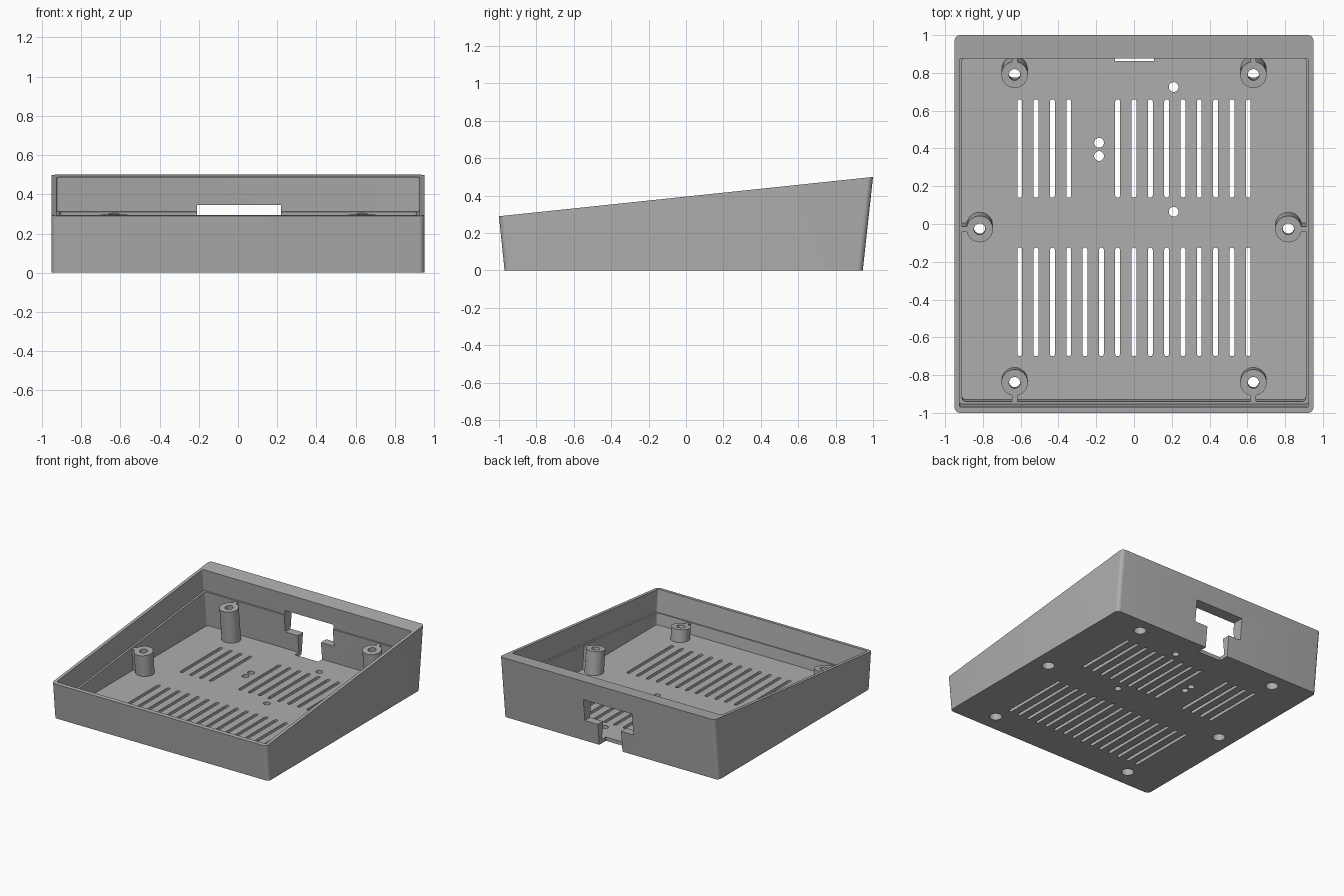
import bpy, bmesh, math

cube = bpy.data.objects.get("Cube")
if cube:
    bpy.data.objects.remove(cube)

SLOPE = 0.105          # tilt of the open top
LEDGE = 0.175          # depth of the lid ledge below the rim
POST = 0.182           # depth of the post tops below the rim
FLOOR = 0.03

grey = bpy.data.materials.new("mid grey")
grey.use_nodes = True
grey.diffuse_color = (0.42, 0.42, 0.42, 1)
grey.node_tree.nodes["Principled BSDF"].inputs["Base Color"].default_value = grey.diffuse_color


def rim(y):
    return 0.29 + SLOPE * (y + 1)


def at_depth(d):
    """Ring level parallel to the sloping rim, moved square to it."""
    return lambda x, u: (x, u + SLOPE * d, rim(u) - d)


def tilted_to(z):
    """Ring level on a flat plane, reached square to the rim."""
    return lambda x, u: (x, u + SLOPE * (rim(u) - z), z)


def flat(z):
    return lambda x, y: (x, y, z)


def rounded(x0, x1, y0, y1, r, n=6):
    """Outline of a rectangle with rounded corners."""
    pts = []
    corners = ((x1 - r, y1 - r), (x0 + r, y1 - r), (x0 + r, y0 + r), (x1 - r, y0 + r))
    for q, (cx, cy) in enumerate(corners):
        for i in range(n + 1):
            a = math.pi / 2 * (q + i / n)
            pts.append((cx + r * math.cos(a), cy + r * math.sin(a)))
    return pts


def circle(cx, cy, r, n=32):
    return [(cx + r * math.cos(math.tau * i / n), cy + r * math.sin(math.tau * i / n))
            for i in range(n)]


def box(x0, x1, y0, y1):
    return [(x1, y1), (x0, y1), (x0, y0), (x1, y0)]


def solid(name, parts):
    """Each part: (bottom outline, bottom level, top outline, top level)."""
    bm = bmesh.new()
    for low, low_level, high, high_level in parts:
        a = [bm.verts.new(low_level(*p)) for p in low]
        b = [bm.verts.new(high_level(*p)) for p in high]
        bm.faces.new(a[::-1])
        bm.faces.new(b)
        for i in range(len(a)):
            j = (i + 1) % len(a)
            bm.faces.new((a[i], a[j], b[j], b[i]))
    bmesh.ops.recalc_face_normals(bm, faces=bm.faces)
    mesh = bpy.data.meshes.new(name)
    bm.to_mesh(mesh)
    bm.free()
    ob = bpy.data.objects.new(name, mesh)
    bpy.context.collection.objects.link(ob)
    return ob


def prism(name, outline, low, high):
    return solid(name, [(outline, low, outline, high)])


def cut(ob, cutters):
    """Subtract the cutters and apply."""
    bpy.ops.object.select_all(action='DESELECT')
    bpy.context.view_layer.objects.active = ob
    ob.select_set(True)
    for c in cutters:
        mod = ob.modifiers.new("cut", 'BOOLEAN')
        mod.operation, mod.solver, mod.object = 'DIFFERENCE', 'EXACT', c
        bpy.ops.object.modifier_apply(modifier=mod.name)


# Outer body, leaning outward at front and back
shell = solid("case_shell", [(rounded(-0.95, 0.95, -0.97, 0.945, 0.03), flat(0),
                              rounded(-0.95, 0.95, -1, 1, 0.03), at_depth(0))])

# Lid recess and the narrower cavity under its ledge
recess = prism("recess_cutter", rounded(-0.925, 0.925, -0.97, 0.875, 0.012),
               at_depth(LEDGE), at_depth(-0.1))
cavity = prism("cavity_cutter", rounded(-0.91, 0.91, -0.958, 0.864, 0.02),
               tilted_to(FLOOR), at_depth(LEDGE - 0.05))

# Vent slots and small round floor holes
vents = []
for i in range(15):
    x = 0.0864 * (i - 7)
    rows = [(-0.7, -0.125)] + ([] if i in (4, 5) else [(0.14, 0.66)])
    for y0, y1 in rows:
        o = rounded(x - 0.013, x + 0.013, y0, y1, 0.0125, 4)
        vents.append((o, flat(-0.1), o, flat(0.1)))
for x, y in ((0.21, 0.725), (0.21, 0.065), (-0.185, 0.43), (-0.185, 0.36)):
    o = circle(x, y, 0.026, 24)
    vents.append((o, flat(-0.1), o, flat(0.1)))
vent_cutter = solid("vent_cutter", vents)

# Back opening: wide window above a narrow cable slot
window = prism("window_cutter", box(-0.21, 0.22, 0.8, 1.1), flat(0.17), flat(0.345))
cable = prism("cable_cutter", box(-0.1, 0.105, 0.862, 1.1), flat(-0.1), flat(0.2))

# Screw posts: position and the direction of the rib to the wall
posts = {}
for side, s in (("left", 1), ("right", -1)):
    posts["back_" + side] = (s * 0.632, 0.79, 0, 1)
    posts["middle_" + side] = (s * 0.817, -0.027, s, 0)
    posts["front_" + side] = (s * 0.632, -0.84, 0, -1)

bores, shafts, post_objects, ribs = [], [], [], []
for name, (x, y, dx, dy) in posts.items():
    u = y - SLOPE * POST
    o = circle(x, u, 0.07)
    post_objects.append(prism(name + "_post", o, tilted_to(0.015), at_depth(POST)))
    if dx:
        ends = sorted((x + dx * 0.055, dx * 0.92))
        o = box(ends[0], ends[1], u - 0.014, u + 0.014)
    else:
        ends = sorted((u + dy * 0.055, 0.87 if dy > 0 else -0.965))
        o = box(x - 0.014, x + 0.014, ends[0], ends[1])
    ribs.append(prism(name + "_rib", o, tilted_to(0.015), at_depth(POST)))
    o = circle(x, u, 0.03, 24)
    shafts.append((o, tilted_to(-0.1), o, at_depth(0.05)))
    o = circle(x, u, 0.046)
    bores.append((o, tilted_to(-0.1), o, at_depth(POST + 0.06)))
shaft_cutter = solid("shaft_cutter", shafts)
bore_cutter = solid("bore_cutter", bores)

cut(shell, [recess, cavity, vent_cutter, window, cable, shaft_cutter, bore_cutter])
for post in post_objects:
    cut(post, [shaft_cutter, bore_cutter])

for cutter in (recess, cavity, vent_cutter, window, cable, shaft_cutter, bore_cutter):
    bpy.data.objects.remove(cutter)

# Colour and shading
for ob in [shell] + post_objects + ribs:
    ob.data.materials.clear()
    ob.data.materials.append(grey)
    for f in ob.data.polygons:
        f.material_index = 0
    bpy.ops.object.select_all(action='DESELECT')
    ob.select_set(True)
    bpy.context.view_layer.objects.active = ob
    bpy.ops.object.shade_smooth_by_angle(angle=math.radians(30))
